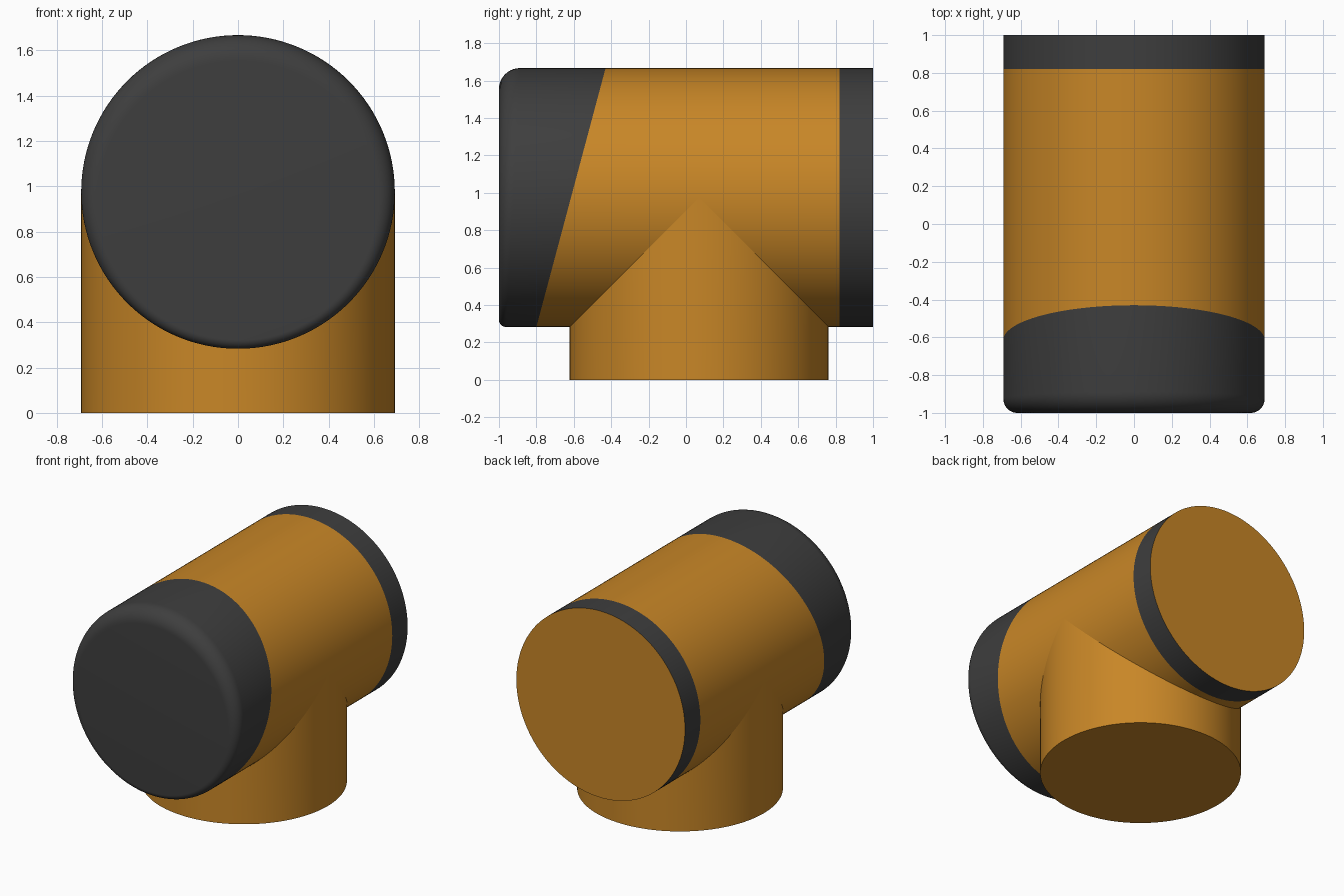
import bpy
import bmesh
from math import sin, cos, pi, radians

if "Cube" in bpy.data.objects:
    bpy.data.objects.remove(bpy.data.objects["Cube"], do_unlink=True)

SIDES = 128
R = 0.692          # radius of both pipes
AXIS_Z = 0.975     # height of the horizontal pipe
STEM_Y = 0.07      # centre of the vertical pipe


def material(name, colour):
    m = bpy.data.materials.new(name)
    m.use_nodes = True
    m.diffuse_color = (*colour, 1)
    m.node_tree.nodes["Principled BSDF"].inputs["Base Color"].default_value = (*colour, 1)
    return m


amber = material("amber", (0.58, 0.24, 0.02))
charcoal = material("charcoal", (0.048, 0.048, 0.048))


def loft(name, rings, mats, cap_start=False, cap_end=False, cap_mat=0):
    """Skin a list of functions angle -> point, optionally closing the ends."""
    bm = bmesh.new()
    loops = [[bm.verts.new(ring(2 * pi * i / SIDES)) for i in range(SIDES)]
             for ring in rings]
    for a, b in zip(loops, loops[1:]):
        for i in range(SIDES):
            j = (i + 1) % SIDES
            bm.faces.new((a[i], a[j], b[j], b[i]))
    for wanted, loop in ((cap_start, loops[0]), (cap_end, loops[-1])):
        if wanted:
            bm.faces.new(loop).material_index = cap_mat
    bmesh.ops.recalc_face_normals(bm, faces=bm.faces)
    # Open tubes: make sure the walls face away from the axis
    mesh = bpy.data.meshes.new(name)
    bm.to_mesh(mesh)
    bm.free()
    for m in mats:
        mesh.materials.append(m)
    ob = bpy.data.objects.new(name, mesh)
    bpy.context.collection.objects.link(ob)
    bpy.ops.object.select_all(action='DESELECT')
    ob.select_set(True)
    bpy.context.view_layer.objects.active = ob
    bpy.ops.object.shade_smooth_by_angle(angle=radians(30))
    return ob


def across(y_of, r_of=lambda t: R):
    """Ring around the horizontal axis, with y and radius set by angle."""
    return lambda t: (r_of(t) * cos(t), y_of(t), AXIS_Z + r_of(t) * sin(t))


def slant(t):
    return -0.615 + 0.185 * sin(t)


def fillet(t):
    return 0.075 + 0.037 * sin(t)


# Front cap: rounding is wide at the top and narrow at the bottom
STEPS = 10
cap_rings = []
for k in range(STEPS + 1):
    a = pi / 2 * k / STEPS
    cap_rings.append(across(lambda t, a=a: -1 + fillet(t) * (1 - cos(a)),
                            lambda t, a=a: R - fillet(t) * (1 - sin(a))))
loft("front_cap", cap_rings + [across(slant)], [charcoal], cap_start=True)

# Horizontal pipe between the slanted joint and the rear band
loft("main_pipe", [across(slant), across(lambda t: 0.82)], [amber])

# Rear band with its end face in the pipe colour
loft("rear_band", [across(lambda t: 0.82), across(lambda t: 1.0)],
     [charcoal, amber], cap_end=True, cap_mat=1)

# Vertical pipe, its top trimmed to the underside of the horizontal pipe
loft("stem_pipe",
     [lambda t: (R * cos(t), STEM_Y + R * sin(t), 0),
      lambda t: (R * cos(t), STEM_Y + R * sin(t), AXIS_Z - R * abs(sin(t)))],
     [amber], cap_start=True)
